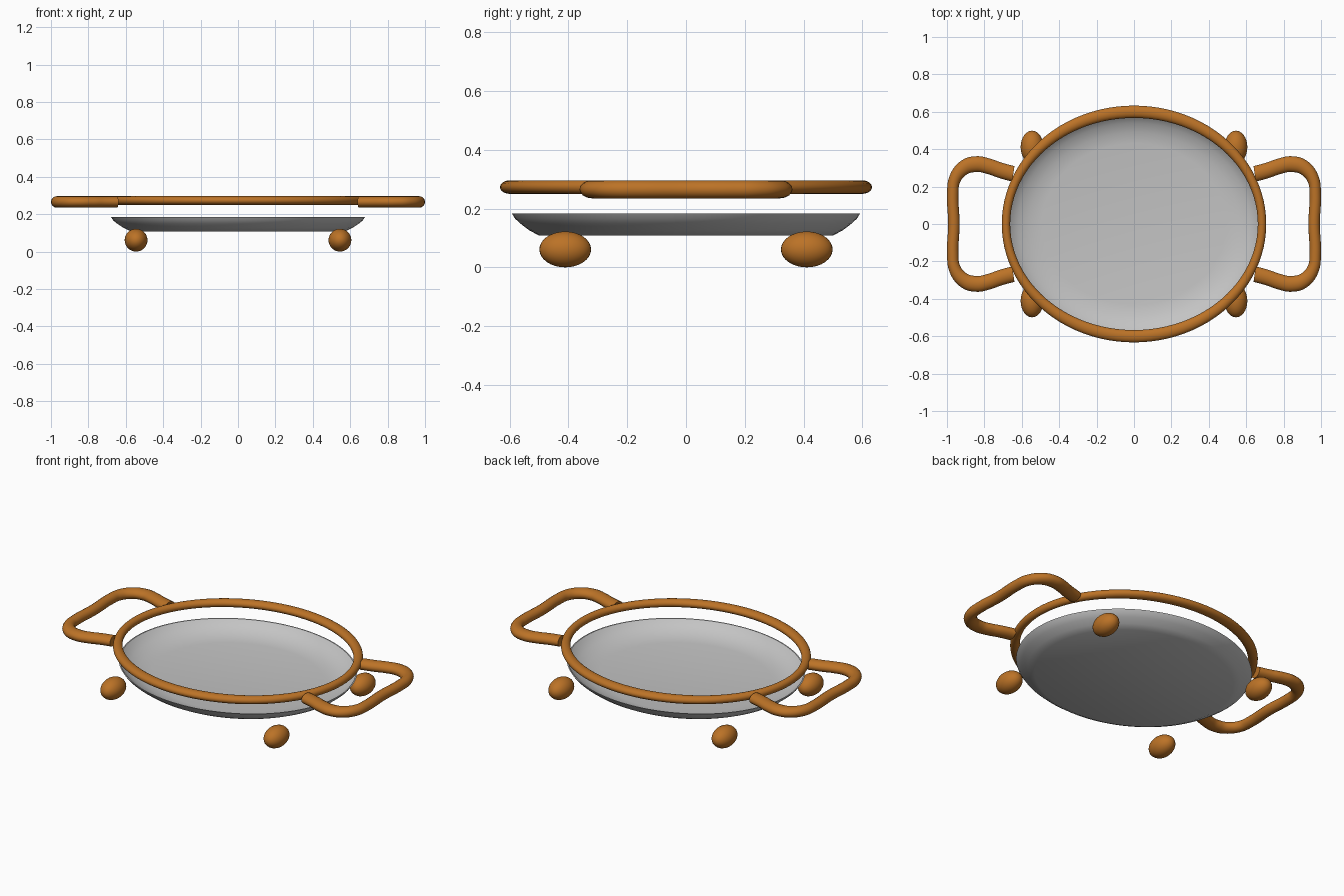
import bpy
import bmesh
from math import sin, cos, pi, radians

cube = bpy.data.objects.get("Cube")
if cube:
    bpy.data.objects.remove(cube, do_unlink=True)


def material(name, rgb):
    mat = bpy.data.materials.new(name)
    mat.use_nodes = True
    mat.diffuse_color = (*rgb, 1)
    bsdf = next(n for n in mat.node_tree.nodes if n.type == 'BSDF_PRINCIPLED')
    bsdf.inputs["Base Color"].default_value = (*rgb, 1)
    return mat


wood = material("warm brown", (0.5, 0.17, 0.02))
metal = material("light grey", (0.55, 0.55, 0.55))


def finish(obj, mat, angle=30):
    obj.data.materials.clear()
    obj.data.materials.append(mat)
    bpy.ops.object.select_all(action='DESELECT')
    obj.select_set(True)
    bpy.context.view_layer.objects.active = obj
    bpy.ops.object.shade_smooth_by_angle(angle=radians(angle))


def oval_sweep(name, profile, mat, closed=False, segments=96):
    """Sweep a profile of (x radius, y radius, z) points round the z axis."""
    bm = bmesh.new()
    rings = []
    for rx, ry, z in profile:
        rings.append([bm.verts.new((rx * cos(2 * pi * i / segments),
                                    ry * sin(2 * pi * i / segments), z))
                      for i in range(segments)])
    pairs = list(zip(rings, rings[1:]))
    if closed:
        pairs.append((rings[-1], rings[0]))
    for a, b in pairs:
        for i in range(segments):
            j = (i + 1) % segments
            bm.faces.new((a[i], a[j], b[j], b[i]))
    if not closed:
        bm.faces.new(rings[0])
        bm.faces.new(rings[-1])
    bmesh.ops.recalc_face_normals(bm, faces=bm.faces)
    mesh = bpy.data.meshes.new(name)
    bm.to_mesh(mesh)
    bm.free()
    obj = bpy.data.objects.new(name, mesh)
    bpy.context.collection.objects.link(obj)
    finish(obj, mat)
    return obj


# Shallow oval dish: inner floor, curved wall, lip, outer wall, underside
dish_profile = [(0.43, 0.115), (0.49, 0.124), (0.54, 0.144), (0.57, 0.165),
                (0.587, 0.184), (0.593, 0.184), (0.582, 0.166),
                (0.565, 0.15), (0.535, 0.127), (0.50, 0.108)]
oval_sweep("dish", [(r * 1.145, r, z) for r, z in dish_profile], metal)

# Rim ring floating above the dish, a little wider at front and back
tube = [2 * pi * k / 20 for k in range(20)]
oval_sweep("rim_ring", [(0.6845 + 0.0225 * cos(a), 0.6 + 0.033 * cos(a),
                         0.273 + 0.023 * sin(a)) for a in tube],
           wood, closed=True)

# Looped side handles
STRETCH = 1.38
half_path = [(0.645, 0.268), (0.715, 0.287), (0.775, 0.308), (0.845, 0.32),
             (0.915, 0.297), (0.96, 0.235), (0.969, 0.16)]
path = half_path + [(0.963, 0)] + [(x, -y) for x, y in reversed(half_path)]


def handle(name, side):
    curve = bpy.data.curves.new(name, 'CURVE')
    curve.dimensions = '3D'
    curve.bevel_depth = 0.0305
    curve.bevel_resolution = 6
    curve.use_fill_caps = True
    spline = curve.splines.new('BEZIER')
    spline.resolution_u = 8
    spline.bezier_points.add(len(path) - 1)
    for point, (x, y) in zip(spline.bezier_points, path):
        point.co = (side * x, side * y / STRETCH, 0)
        point.handle_left_type = point.handle_right_type = 'AUTO'
    obj = bpy.data.objects.new(name, curve)
    bpy.context.collection.objects.link(obj)
    obj.location.z = 0.2655
    obj.scale.y = STRETCH
    bpy.ops.object.select_all(action='DESELECT')
    obj.select_set(True)
    bpy.context.view_layer.objects.active = obj
    bpy.ops.object.convert(target='MESH')
    finish(bpy.context.view_layer.objects.active, wood, 40)


handle("left_handle", 1)
handle("right_handle", -1)

# Four egg-shaped feet
for x_name, sx in (("left", 1), ("right", -1)):
    for y_name, sy in (("front", -1), ("back", 1)):
        bpy.ops.mesh.primitive_uv_sphere_add(
            segments=32, ring_count=16, radius=1,
            location=(sx * 0.545, sy * 0.411, 0.061))
        foot = bpy.context.object
        foot.name = f"{y_name}_{x_name}_foot"
        foot.scale = (0.061, 0.088, 0.061)
        finish(foot, wood)
